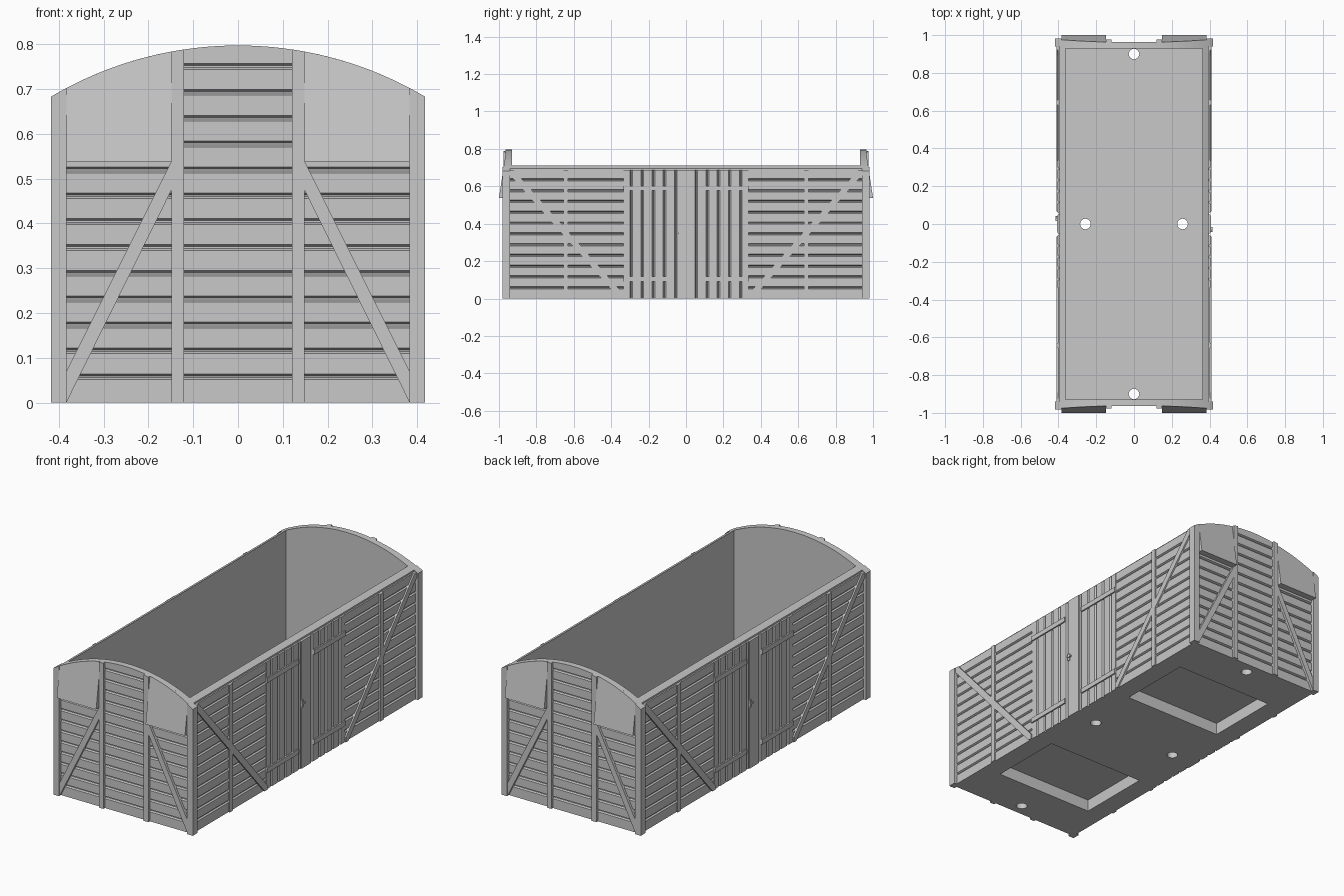
import bpy, bmesh, math
from mathutils import Matrix

if "Cube" in bpy.data.objects:
    bpy.data.objects.remove(bpy.data.objects["Cube"], do_unlink=True)

grey = bpy.data.materials.new("plain_grey")
grey.use_nodes = True
grey.diffuse_color = (0.58, 0.58, 0.58, 1)
grey.node_tree.nodes["Principled BSDF"].inputs["Base Color"].default_value = grey.diffuse_color

# Main dimensions
HALF_W, EAVE, CROWN = 0.417, 0.683, 0.797
RISE = CROWN - EAVE
RADIUS = (HALF_W ** 2 + RISE ** 2) / (2 * RISE)
SIDE_CORE, SIDE_FACE, SIDE_RIB = 0.394, 0.402, 0.41
END_CORE, END_FACE, END_RIB = 0.955, 0.964, 0.977
SIDE_TOP, FLOOR = 0.687, 0.1
PITCH = 0.0577


def roof(x):
    """Height of the arched top edge at x."""
    return CROWN - RADIUS + math.sqrt(RADIUS ** 2 - x ** 2)


def arched(x0, x1, z0, steps):
    """Outline with a flat bottom and an arched top."""
    xs = [x0 + (x1 - x0) * i / steps for i in range(steps + 1)]
    return [(x1, z0), (x0, z0)] + [(x, roof(x)) for x in xs]


def boards(edges, inner, outer, gap=0.0065):
    """Section through a row of boards with V-grooves between them."""
    pts = [(inner, edges[0]), (outer, edges[0])]
    for e in edges[1:-1]:
        pts += [(outer, e - gap), (inner + 0.001, e), (outer, e + gap)]
    return pts + [(outer, edges[-1]), (inner, edges[-1])]


def prism(name, pts, axes, lo, hi, taper=None):
    """Extrude an outline; axes names the two outline axes, then the depth axis."""
    bm = bmesh.new()
    rings = []
    for depth in (lo, hi):
        ring = []
        for a, b in pts:
            c = dict(zip(axes, (a, b, depth)))
            if taper and depth == hi:
                c["y"] = taper(c["z"])
            ring.append(bm.verts.new((c["x"], c["y"], c["z"])))
        rings.append(ring)
        bm.faces.new(ring)
    n = len(pts)
    for i in range(n):
        j = (i + 1) % n
        bm.faces.new((rings[0][i], rings[0][j], rings[1][j], rings[1][i]))
    bmesh.ops.recalc_face_normals(bm, faces=bm.faces)
    mesh = bpy.data.meshes.new(name)
    bm.to_mesh(mesh)
    bm.free()
    mesh.materials.append(grey)
    ob = bpy.data.objects.new(name, mesh)
    bpy.context.collection.objects.link(ob)
    return ob


def pair(name, *args, **kw):
    """Build a part and its half-turned twin on the opposite wall."""
    ob = prism(name + "_a", *args, **kw)
    twin = ob.copy()
    twin.name = name + "_b"
    twin.matrix_world = Matrix.Rotation(math.pi, 4, "Z")
    bpy.context.collection.objects.link(twin)


def rect(a0, a1, b0, b1):
    return [(a0, b0), (a1, b0), (a1, b1), (a0, b1)]


def flip(pts, s):
    return [(a * s, b) for a, b in pts]


# Open shell: arched block with cavity, underside pockets and drain holes cut out
shell = prism("body_shell", arched(-SIDE_CORE, SIDE_CORE, 0, 40), "xzy", -END_CORE, END_CORE)
cutters = [prism("cavity_cutter", rect(-0.363, 0.363, -0.93, 0.93), "xyz", FLOOR, 1)]
for s in (1, -1):
    cutters.append(prism("pocket_cutter", flip(rect(0.31, 0.72, -0.295, 0.295), s), "yxz", -0.1, 0.065))
for cx, cy in ((0, 0.9), (0, -0.9), (0.257, 0), (-0.257, 0)):
    circle = [(cx + 0.028 * math.cos(k * math.pi / 12), cy + 0.028 * math.sin(k * math.pi / 12))
              for k in range(24)]
    cutters.append(prism("hole_cutter", circle, "xyz", -0.1, 0.3))
bpy.context.view_layer.objects.active = shell
for cutter in cutters:
    cutter.hide_render = True
    mod = shell.modifiers.new("cut", "BOOLEAN")
    mod.operation, mod.solver, mod.object = "DIFFERENCE", "EXACT", cutter
    bpy.ops.object.modifier_apply(modifier=mod.name)
    bpy.data.objects.remove(cutter, do_unlink=True)


def levels(top):
    """Board edges from the ground up to a given height."""
    zs = [0]
    k = 1
    while k * PITCH < top - 0.01:
        zs.append(k * PITCH)
        k += 1
    return zs + [top]


# End walls
pair("end_centre_planks", boards(levels(roof(0.12)), END_CORE - 0.005, END_FACE), "yzx", -0.12, 0.12)
pair("end_top_trim", arched(-0.12, 0.12, 0.77, 12), "xzy", 0.94, END_FACE)
for s in (1, -1):
    tag = "left" if s > 0 else "right"
    lo, hi = sorted((0.148 * s, 0.383 * s))
    pair("end_planks_" + tag, boards(levels(0.545), END_CORE - 0.005, END_FACE), "yzx", lo, hi)
    pair("end_post_" + tag, flip(arched(0.12, 0.148, 0, 2), s), "xzy", 0.94, END_RIB)
    pair("corner_post_" + tag, flip(arched(0.383, HALF_W, 0, 3), s), "xzy", 0.94, 0.981)
    brace = [(0.383, 0), (0.383, 0.07), (0.148, 0.54), (0.148, 0.475)]
    pair("end_brace_" + tag, flip(brace, s), "xzy", 0.95, END_RIB)
    # Sloping vent hood that sinks back between the posts towards the arch
    pair("vent_hood_" + tag, flip(arched(0.148, 0.383, 0.538, 12), s), "xzy", 0.94, 1,
         taper=lambda z: 1 - 0.15 * (z - 0.538))

# Side walls
for s in (1, -1):
    tag = "rear" if s > 0 else "front"
    lo, hi = sorted((0.335 * s, 0.945 * s))
    pair("side_planks_" + tag, boards(levels(SIDE_TOP), SIDE_CORE - 0.005, SIDE_FACE), "xzy", lo, hi)
    pair("side_post_" + tag, flip(rect(0.63, 0.656, 0, SIDE_TOP), s), "yzx", 0.38, SIDE_RIB)
    brace = [(0.335, 0), (0.357, 0), (0.945, 0.664), (0.945, SIDE_TOP), (0.92, SIDE_TOP), (0.335, 0.025)]
    pair("side_brace_" + tag, flip(brace, s), "yzx", 0.38, SIDE_RIB)
    for z in (0.105, 0.59):
        pair("door_bar_" + tag, flip(rect(0.065, 0.335, z - 0.013, z + 0.013), s), "yzx", 0.39, 0.411)

# Double door of upright boards
seams = [0.055, 0.115, 0.174, 0.233, 0.293]
edges = [-0.335] + [-e for e in reversed(seams)] + seams + [0.335]
pair("door_boards", boards(edges, SIDE_CORE - 0.002, 0.404, 0.007), "xyz", 0, SIDE_TOP)
pair("door_centre_strip", rect(-0.04, 0.04, 0, SIDE_TOP), "yzx", 0.39, 0.407)
# Latch
pair("door_latch_plate", rect(-0.042, -0.028, 0.33, 0.37), "yzx", 0.4, 0.411)
pair("door_latch_handle", rect(-0.042, -0.015, 0.346, 0.354), "yzx", 0.4, 0.415)
